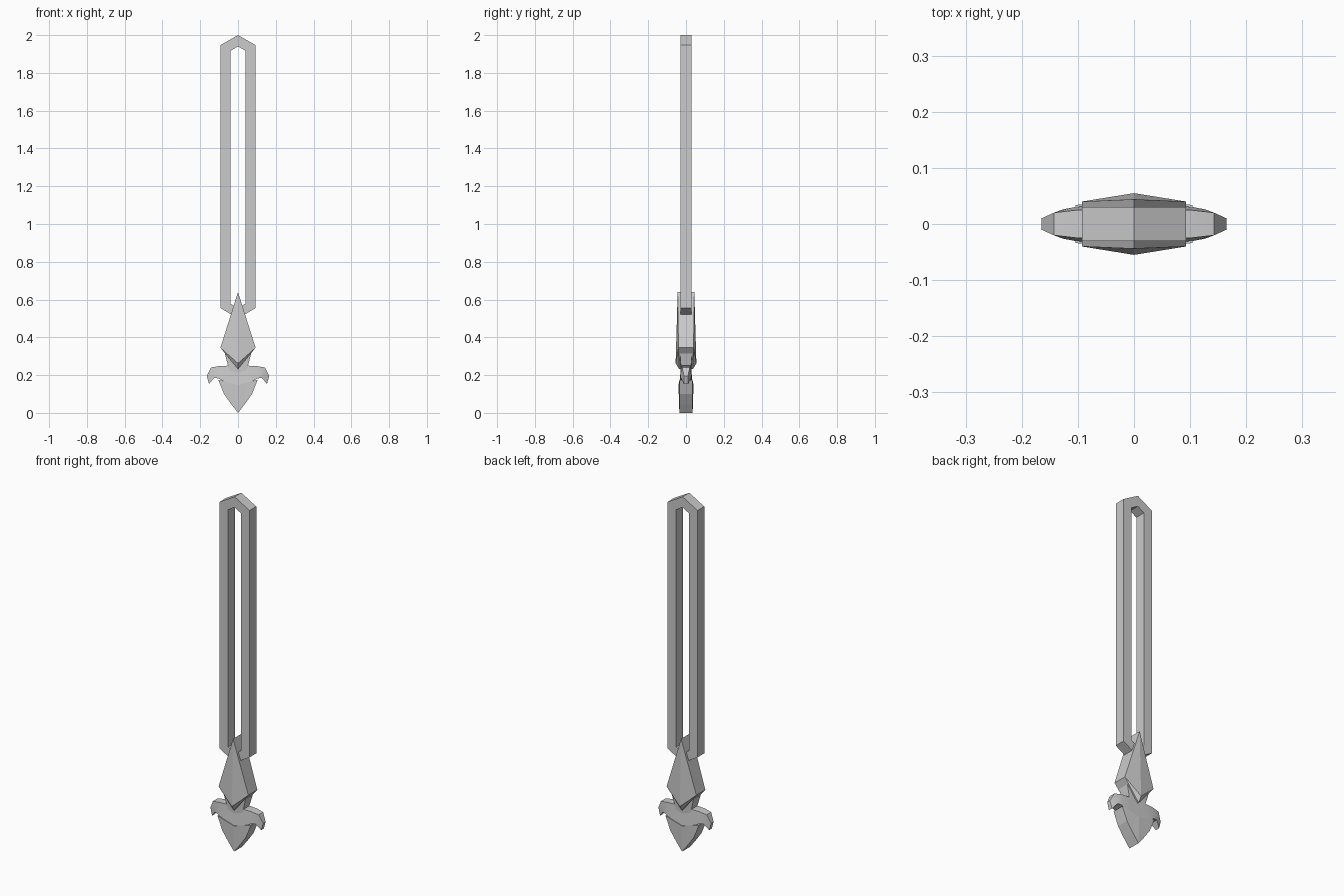
import bpy
import bmesh

cube = bpy.data.objects.get("Cube")
if cube:
    bpy.data.objects.remove(cube, do_unlink=True)

grey = bpy.data.materials.new("plain grey")
grey.use_nodes = True
colour = (0.6, 0.6, 0.6, 1)
grey.diffuse_color = colour
grey.node_tree.nodes["Principled BSDF"].inputs["Base Color"].default_value = colour


def finish(name, bm, smooth=False):
    bmesh.ops.remove_doubles(bm, verts=bm.verts, dist=0.0001)
    bmesh.ops.dissolve_degenerate(bm, edges=bm.edges, dist=0.0001)
    bmesh.ops.recalc_face_normals(bm, faces=bm.faces)
    mesh = bpy.data.meshes.new(name)
    bm.to_mesh(mesh)
    bm.free()
    mesh.materials.append(grey)
    obj = bpy.data.objects.new(name, mesh)
    bpy.context.collection.objects.link(obj)
    if smooth:
        bpy.ops.object.select_all(action="DESELECT")
        obj.select_set(True)
        bpy.context.view_layer.objects.active = obj
        bpy.ops.object.shade_smooth_by_angle(angle=0.4)


def strip(name, sections, smooth=False):
    """Symmetric solid: each section pairs a top and a bottom (x, z, half depth)."""
    left = [[(-x, z, h) for x, z, h in s] for s in sections[:0:-1]]
    bm = bmesh.new()
    rings = []
    for top, bottom in left + sections:
        corners = [(top, -1), (top, 1), (bottom, 1), (bottom, -1)]
        rings.append([bm.verts.new((p[0], side * p[2], p[1])) for p, side in corners])
    for a, b in zip(rings, rings[1:]):
        for i in range(4):
            j = (i + 1) % 4
            bm.faces.new((a[i], a[j], b[j], b[i]))
    bm.faces.new(rings[0])
    bm.faces.new(rings[-1])
    finish(name, bm, smooth)


def frame(name, outer, inner, depth):
    """Closed band between two outlines, with equal point counts."""
    bm = bmesh.new()
    loops = [[bm.verts.new((x, y, z)) for x, z in pts]
             for pts, y in ((outer, -depth), (outer, depth), (inner, depth), (inner, -depth))]
    n = len(outer)
    for k in range(4):
        a, b = loops[k], loops[(k + 1) % 4]
        for i in range(n):
            j = (i + 1) % n
            bm.faces.new((a[i], a[j], b[j], b[i]))
    finish(name, bm)


def hexagon(w, top, shoulder, low_shoulder, bottom):
    return [(0, top), (w, shoulder), (w, low_shoulder),
            (0, bottom), (-w, low_shoulder), (-w, shoulder)]


# Long open blade
frame("blade_frame", hexagon(0.093, 2.0, 1.947, 0.555, 0.5),
      hexagon(0.04, 1.94, 1.917, 0.578, 0.555), 0.03)

# Ridged diamond at the blade root, with its undercut
side = (0.093, 0.345, 0.04)
ridge = (0, 0.262, 0.055)
strip("diamond_collar", [((0, 0.64, 0.044), ridge), (side, side)])
strip("diamond_undercut", [(ridge, (0, 0.232, 0.036)), (side, side)])

# Neck joining collar and guard
strip("neck", [((0, 0.34, 0.032), (0, 0.2, 0.028)),
               ((0.05, 0.32, 0.032), (0.045, 0.22, 0.028)),
               ((0.07, 0.315, 0.032), (0.05, 0.24, 0.026))])

# Guard with drooping tips
strip("guard", [((0, 0.235, 0.026), (0, 0.145, 0.036)),
                ((0.05, 0.25, 0.026), (0.06, 0.16, 0.034)),
                ((0.1, 0.248, 0.025), (0.106, 0.183, 0.03)),
                ((0.143, 0.24, 0.02), (0.127, 0.185, 0.026)),
                ((0.165, 0.195, 0.01), (0.153, 0.153, 0.012))], smooth=True)

# Pointed pommel, standing slightly proud of the guard
corner = (0.104, 0.175, 0.034)
strip("pommel", [((0, 0.147, 0.04), (0, 0, 0.035)),
                 ((0.035, 0.157, 0.038), (0.035, 0.045, 0.035)),
                 ((0.074, 0.168, 0.036), (0.074, 0.1, 0.035)),
                 (corner, corner)])
